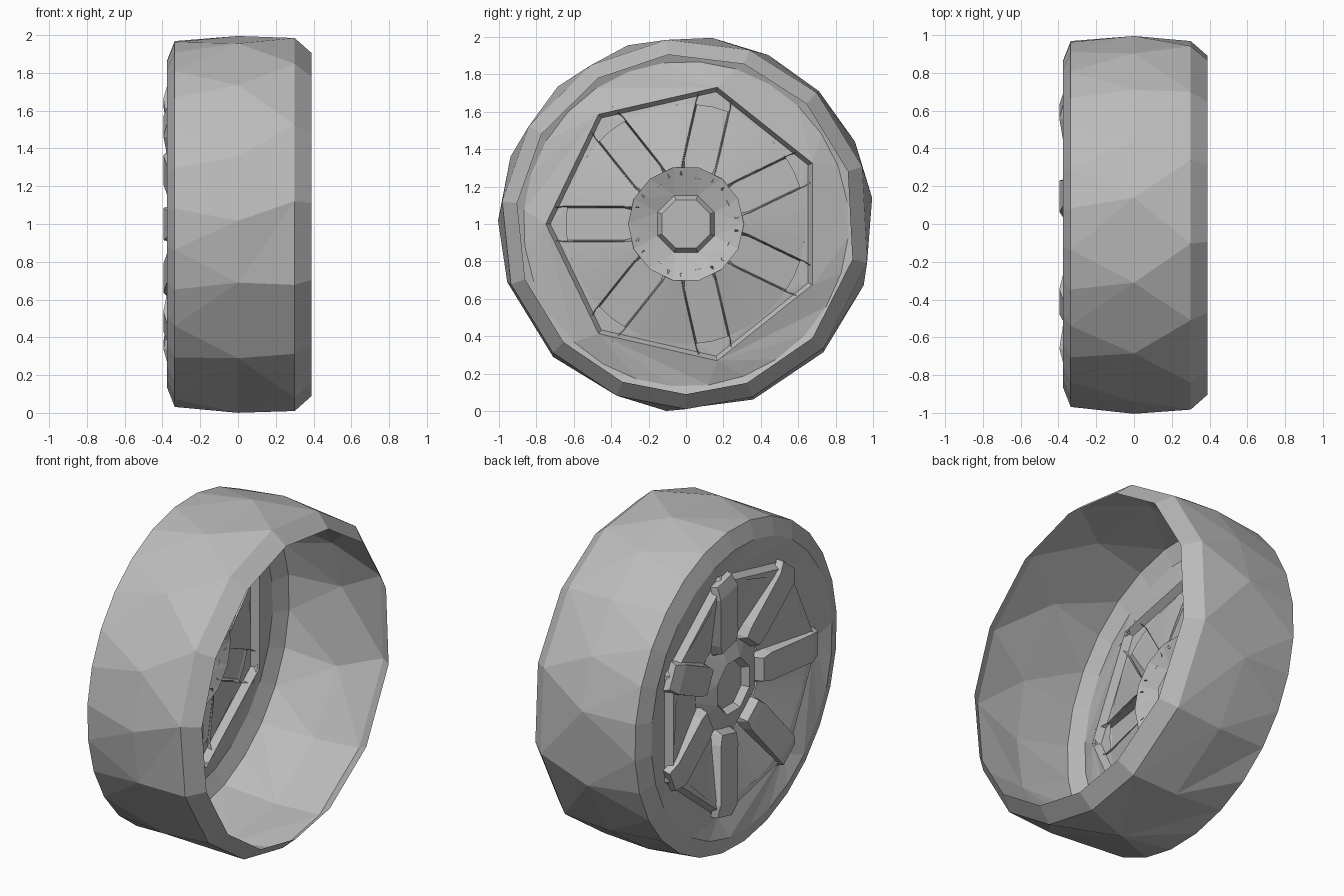
import bpy, bmesh, math
from math import sin, cos, pi, radians, asin

if "Cube" in bpy.data.objects:
    bpy.data.objects.remove(bpy.data.objects["Cube"])

grey = bpy.data.materials.new("mid grey")
grey.diffuse_color = (0.5, 0.5, 0.5, 1)
grey.use_nodes = True
grey.node_tree.nodes["Principled BSDF"].inputs["Base Color"].default_value = grey.diffuse_color
SPOKES = 7
TURN = 2 * pi / SPOKES


def point(x, r, a):
    # axle runs along x at z = 1
    return (x, r * cos(a), 1 + r * sin(a))


def finish(bm, name):
    bmesh.ops.recalc_face_normals(bm, faces=bm.faces)
    me = bpy.data.meshes.new(name)
    bm.to_mesh(me)
    bm.free()
    me.materials.append(grey)
    ob = bpy.data.objects.new(name, me)
    bpy.context.collection.objects.link(ob)
    return ob


def even(n, start):
    return [start + 360 * i / n for i in range(n)]


def zip_rings(bm, a, b):
    # triangulated band between two rings with any number of sides
    i = j = 0
    n, m = len(a), len(b)
    ang = lambda q, k: q[k % len(q)][1] + 2 * pi * (k // len(q))
    while i < n or j < m:
        if j >= m or (i < n and ang(a, i + 1) <= ang(b, j + 1)):
            bm.faces.new((a[i % n][0], a[(i + 1) % n][0], b[j % m][0]))
            i += 1
        else:
            bm.faces.new((a[i % n][0], b[(j + 1) % m][0], b[j % m][0]))
            j += 1


def lathe(name, rings, cap=False):
    bm = bmesh.new()
    made = []
    for x, r, degs in rings:
        angs = [radians(d) for d in degs]
        made.append([(bm.verts.new(point(x, r, a)), a) for a in angs])
    for p, q in zip(made, made[1:]):
        zip_rings(bm, p, q)
    if cap:
        bm.faces.new([v for v, _ in made[-1]])
    return finish(bm, name)


# tyre: open shell with a turned-in lip, uneven faceted tread and sidewall
lip = [18, 45, 70, 96, 121, 148, 173, 199, 224, 248, 270, 291, 318, 348]
tread = [8, 26, 45, 64, 82, 108, 133, 159, 179, 198, 225, 264, 291, 317, 341]
tip = 180 - 3 * 360 / SPOKES
lathe("tyre", [
    (0.39, 0.91, lip),
    (0.30, 0.99, lip),
    (0.0, 1.005, tread),
    (-0.335, 0.972, even(28, 8)),
    (-0.375, 0.87, even(28, 8)),
    (-0.33, 0.75, even(SPOKES, tip)),
    # seven-sided plate rising again around the spokes
    (-0.372, 0.725, even(SPOKES, tip)),
    (-0.365, 0.64, even(42, tip)),
])

# hub: cone pointing outwards with a sunken octagonal cap
lathe("hub", [
    (-0.265, 0.31, even(14, tip)),
    (-0.32, 0.165, even(8, 22.5)),
    (-0.28, 0.14, even(8, 22.5)),
], cap=True)


# wedge panels between the spokes, sloping in towards the hub
def panel(name, middle):
    bm = bmesh.new()
    rows = []
    for x, r in ((-0.365, 0.64), (-0.275, 0.30)):
        half = TURN / 2 - asin(0.09 / r)
        rows.append([bm.verts.new(point(x, r, middle + half * (k / 3 - 1)))
                     for k in range(7)])
    for k in range(6):
        bm.faces.new((rows[0][k], rows[0][k + 1], rows[1][k + 1], rows[1][k]))
    finish(bm, name)


# spokes: folded channels, open behind, rising towards the rim
def spoke(name, angle):
    bm = bmesh.new()
    sections = [  # radius, outer x, base x, half width at top, half width at base
        (0.25, -0.285, -0.27, 0.07, 0.09),
        (0.27, -0.335, -0.27, 0.07, 0.09),
        (0.33, -0.345, -0.28, 0.085, 0.095),
        (0.66, -0.395, -0.355, 0.085, 0.095),
        (0.735, -0.375, -0.335, 0.07, 0.085),
    ]
    rows = []
    for r, xo, xi, wt, wb in sections:
        row = []
        for x, w in ((xi, -wb), (xo, -wt), (xo, wt), (xi, wb)):
            y = r * cos(angle) - w * sin(angle)
            z = 1 + r * sin(angle) + w * cos(angle)
            row.append(bm.verts.new((x, y, z)))
        rows.append(row)
    for p, q in zip(rows, rows[1:]):
        for k in range(3):
            bm.faces.new((p[k], p[k + 1], q[k + 1], q[k]))
    bm.faces.new(rows[-1])
    finish(bm, name)


for i in range(SPOKES):
    spoke(f"spoke_{i + 1}", pi + TURN * i)
    panel(f"panel_{i + 1}", pi + TURN * (i + 0.5))
